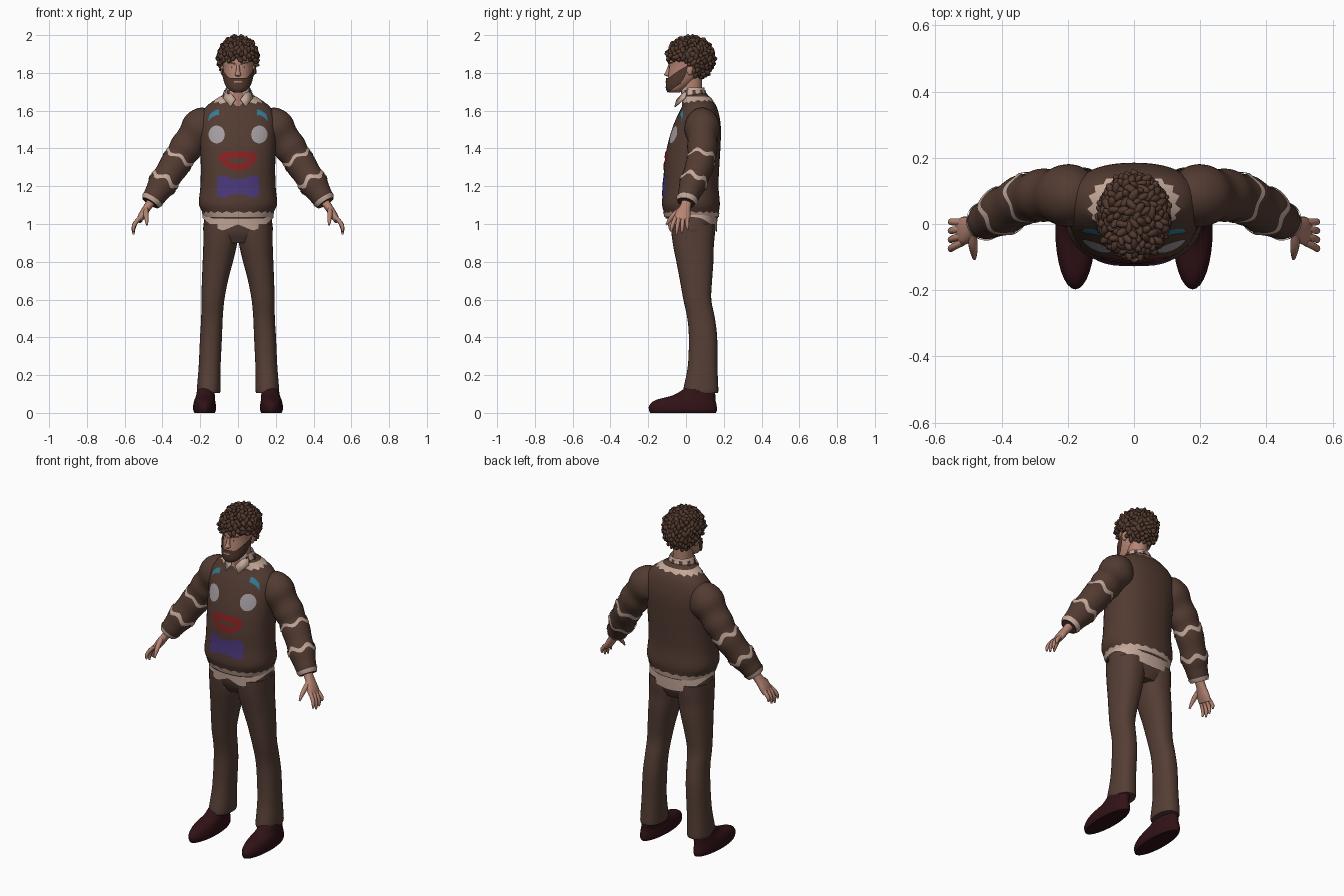
import bpy, bmesh, math, random
from math import sin, cos, pi
from mathutils import Vector, Matrix
from mathutils.bvhtree import BVHTree

random.seed(4)
if "Cube" in bpy.data.objects:
    bpy.data.objects.remove(bpy.data.objects["Cube"])


def material(name, r, g, b):
    m = bpy.data.materials.new(name)
    m.use_nodes = True
    m.diffuse_color = (r, g, b, 1)
    node = m.node_tree.nodes["Principled BSDF"]
    node.inputs["Base Color"].default_value = (r, g, b, 1)
    node.inputs["Roughness"].default_value = 0.9
    return m


BROWN = material("knit brown", .085, .044, .031)
TROUSER = material("trouser brown", .09, .048, .035)
CREAM = material("cream", .55, .39, .32)
SKIN = material("skin", .46, .23, .17)
HAIR = material("hair brown", .085, .042, .028)
SHOE = material("dark oxblood", .03, .006, .008)
BLUE = material("blue", .035, .2, .32)
GREY = material("pale grey", .38, .34, .36)
RED = material("red", .25, .015, .015)
PURPLE = material("purple", .07, .04, .2)


def finish(name, me, mat, mirror=False):
    me.materials.append(mat)
    me.polygons.foreach_set("use_smooth", [True] * len(me.polygons))
    me.set_sharp_from_angle(angle=math.radians(50))
    ob = bpy.data.objects.new(name, me)
    bpy.context.collection.objects.link(ob)
    if mirror:
        ob.modifiers.new("Mirror", "MIRROR")
    return ob


def grid(name, fn, nu, nv, mat, wrap=False, mirror=False):
    """Mesh from fn(u, v); wrap closes v and caps both ends."""
    cols = nv if wrap else nv + 1
    verts = [fn(i / nu, j / nv) for i in range(nu + 1) for j in range(cols)]
    faces = []
    for i in range(nu):
        for j in range(nv):
            k = (j + 1) % cols
            faces.append((i * cols + j, i * cols + k, (i + 1) * cols + k, (i + 1) * cols + j))
    if wrap:
        faces.append(tuple(reversed(range(cols))))
        faces.append(tuple(nu * cols + j for j in range(cols)))
    me = bpy.data.meshes.new(name)
    me.from_pydata(verts, [], faces)
    return finish(name, me, mat, mirror)


def surface(rows, power=2.0, flat=True, ripple=0):
    """Smooth tube through rows of (x, y, z, rx, ry); t counts rows."""
    rows = [Vector(r) for r in rows]
    last = len(rows) - 1

    def at(t):
        t = min(max(t, 0), last)
        i = min(int(t), last - 1)
        u = t - i
        a, b, c, d = (rows[min(max(k, 0), last)] for k in range(i - 1, i + 3))
        return b + .5 * u * (c - a + u * (2 * a - 5 * b + 4 * c - d + u * (3 * (b - c) + d - a)))

    def point(t, a, off=0):
        p = at(t)
        T = (at(t + .05) - at(t - .05)).to_3d() if not flat else Vector((0, 0, rows[-1][2] - rows[0][2]))
        T.normalize()
        U = Vector((0, 1, 0)).cross(T).normalized()
        V = T.cross(U)
        c, s = (math.copysign(abs(k) ** (2 / power), k) for k in (cos(a), sin(a)))
        swell = 1 + ripple * sin(5 * t)
        return p.to_3d() + U * c * (p[3] * swell + off) + V * s * (p[4] * swell + off)
    point.last = last
    return point


def loft(name, surf, mat, mirror=False, sides=32, steps=5):
    return grid(name, lambda u, v: surf(u * surf.last, v * 2 * pi), surf.last * steps, sides, mat, True, mirror)


def band(name, surf, low, high, mat, mirror=False, off=.004, a0=-pi, a1=pi, nu=4, nv=96):
    """Thin knitted or painted band lying just over a tube."""
    def fn(u, v):
        a = a0 + (a1 - a0) * v
        return surf(low(a) + (high(a) - low(a)) * u, a, off)
    return grid(name, fn, nu, nv, mat, False, mirror)


def plate(name, target, low, high, mat, mirror=False, off=.004, nu=6, nv=28):
    """Flat shape between two (x, z) curves, laid onto the front of target."""
    me = target.data
    tree = BVHTree.FromPolygons([v.co for v in me.vertices], [tuple(p.vertices) for p in me.polygons])

    def fn(u, v):
        x, z = Vector(low(v)).lerp(Vector(high(v)), u)
        hit = tree.ray_cast(Vector((x, -1, z)), Vector((0, 1, 0)))[0]
        return hit - Vector((0, off, 0))
    return grid(name, fn, nu, nv, mat, False, mirror)


def zig(a, n):
    return abs((a * n / (2 * pi)) % 1 - .5) * 4 - 1


# Jumper body
body = surface([(0, .03, 1.03, .175, .138), (0, .028, 1.065, .19, .146), (0, .026, 1.11, .207, .153),
                (0, .026, 1.2, .199, .146), (0, .03, 1.3, .197, .146), (0, .04, 1.4, .2, .142),
                (0, .055, 1.5, .205, .13), (0, .065, 1.57, .198, .112), (0, .07, 1.625, .165, .09),
                (0, .06, 1.66, .115, .075), (0, .048, 1.69, .07, .062)], 2.3)
jumper = loft("jumper_body", body, BROWN, sides=48)
band("jumper_hem", body, lambda a: .3, lambda a: .95 + .12 * zig(a, 24), CREAM)
band("jumper_yoke", body, lambda a: 8.75 - .4 * max(0, -sin(a)) + .15 * zig(a, 16), lambda a: 9.4, CREAM)

# Sleeves
arm = surface([(.12, .08, 1.56, .04, .04), (.175, .085, 1.53, .1, .092), (.235, .087, 1.46, .09, .083),
               (.285, .086, 1.39, .083, .077), (.33, .075, 1.32, .078, .074), (.385, .045, 1.235, .076, .072),
               (.43, .018, 1.165, .066, .062), (.464, .002, 1.112, .047, .047)], 2, False, .035)
loft("sleeve", arm, BROWN, True, 28, 6)
for label, t in (("upper", 3.55), ("lower", 5.05)):
    band(label + "_sleeve_band", arm, lambda a: t + .13 * sin(5 * a), lambda a: t + .27 + .13 * sin(5 * a), CREAM, True)
band("cuff", arm, lambda a: 6.55, lambda a: 7, CREAM, True)

# Hands
loft("palm", surface([(.455, .005, 1.125, .024, .026), (.482, -.005, 1.085, .021, .03),
                      (.508, -.018, 1.045, .02, .042), (.525, -.025, 1.015, .015, .042)], 2.3, False), SKIN, True, 16, 3)
for i, name in enumerate(("index", "middle", "ring", "little")):
    y, drop = -.055 + .02 * i, (.06, .075, .068, .048)[i]
    loft(name + "_finger", surface([(.517, y, 1.035, .011, .011), (.54, y * 1.2, 1.01, .011, .011),
                                    (.553, y * 1.35, 1.02 - drop * .6, .01, .01),
                                    (.553, y * 1.45, 1.02 - drop, .005, .005)], 2, False), SKIN, True, 10, 3)
loft("thumb", surface([(.487, -.02, 1.085, .012, .013), (.487, -.058, 1.055, .014, .014),
                       (.484, -.085, 1.025, .011, .011), (.482, -.105, .995, .005, .005)], 2, False), SKIN, True, 10, 3)

# Face painted on the jumper
plate("jumper_brow", jumper, lambda v: (.1 + .06 * v, 1.578 - .035 * v * v),
      lambda v: (.1 + .052 * v, 1.606 - .03 * v * v), BLUE, True)
plate("jumper_eye", jumper, lambda v: (.113 - .043 * cos(pi * v), 1.474 - .047 * sin(pi * v)),
      lambda v: (.113 - .043 * cos(pi * v), 1.474 + .047 * sin(pi * v)), GREY, True)


def lips(width, height):
    def curve(v):
        x = width * cos(2 * pi * v)
        return x, 1.334 + height * sin(2 * pi * v) + 2.2 * x * x
    return curve


plate("jumper_mouth", jumper, lips(.1, .05), lips(.062, .014), RED, nv=64)


def bow(sign):
    def curve(v):
        x = .22 * v - .11
        return x, 1.198 + sign * (.04 + .018 * math.sin(min(abs(x) / .075, 1.3) * pi / 2) ** 4)
    return curve


plate("jumper_bow", jumper, bow(-1), bow(1), PURPLE)

# Shirt tails and collar
tails = surface([(0, .035, .93, .187, .122), (0, .035, 1.0, .188, .126), (0, .033, 1.07, .18, .13)], 2.3)
band("shirt_tails", tails, lambda a: (.1 - .07 * sin(a) ** 2 + .035 * max(0, 1 - abs(a + pi / 2) / .35)) / .07,
     lambda a: 2, CREAM)
neckband = surface([(0, .045, 1.665, .082, .07), (0, .038, 1.695, .074, .065), (0, .035, 1.722, .064, .062)])
band("shirt_collar", neckband, lambda a: 0, lambda a: 2, CREAM, off=0, a0=-1.2, a1=pi + 1.2)
for i in range(8):
    a = -.7 + i * .65
    band("collar_check", neckband, lambda a: .3, lambda a: 1.5, BROWN, a0=a, a1=a + .25, nv=4)
points = [(.014, -.05, 1.662), (.042, -.062, 1.622), (.08, -.01, 1.668), (.06, .01, 1.722)]
flap = bpy.data.meshes.new("collar_point")
flap.from_pydata(points, [], [(0, 1, 2, 3)])
finish("collar_point", flap, CREAM, True).modifiers.new("Thickness", "SOLIDIFY").thickness = .008

# Trousers
loft("hips", surface([(0, .04, .9, .11, .09), (0, .038, .95, .178, .113), (0, .036, 1.0, .182, .119),
                      (0, .034, 1.06, .172, .12)], 2.3), TROUSER)
leg = surface([(.09, .037, 1.0, .092, .117), (.09, .038, .95, .093, .115), (.096, .04, .88, .088, .107),
               (.107, .047, .8, .08, .098), (.122, .053, .7, .069, .085), (.133, .06, .6, .061, .074),
               (.138, .08, .5, .057, .073), (.143, .09, .4, .058, .075), (.15, .088, .25, .058, .078),
               (.155, .079, .13, .062, .092), (.155, .079, .105, .06, .09)], 2.3)
loft("trouser_leg", leg, TROUSER, True)

# Shoes
loft("shoe", surface([(.177, -.016, 0, .054, .174), (.177, -.016, .015, .06, .18), (.177, -.016, .04, .06, .178),
                      (.176, -.002, .068, .055, .158), (.172, .045, .095, .049, .11),
                      (.17, .075, .135, .045, .075)]), SHOE, True)

# Neck and head
loft("neck", surface([(0, .035, 1.62, .055, .055), (0, .03, 1.69, .053, .055), (0, .025, 1.79, .055, .06)]), SKIN)
skull = surface([(0, -.062, 1.695, .02, .025), (0, -.053, 1.71, .045, .045), (0, -.033, 1.74, .062, .066),
                 (0, -.01, 1.78, .073, .086), (0, .008, 1.83, .08, .098), (0, .018, 1.88, .085, .106),
                 (0, .02, 1.94, .075, .09), (0, .02, 1.97, .03, .04)])
head = loft("head", skull, SKIN)
band("beard", skull, lambda a: .05 + .8 * (a + pi / 2) ** 2,
     lambda a: 2.85 + max(0, abs(a + pi / 2) - .6) * 1.4, HAIR, off=.008, a0=-pi / 2 - 1.6, a1=-pi / 2 + 1.6, nv=40)
plate("lips", head, lambda v: (-.02 + .04 * v, 1.748), lambda v: (-.02 + .04 * v, 1.756), SKIN, off=.013)
plate("eye", head, lambda v: (.02 + .026 * v, 1.829 - .006 * sin(pi * v)),
      lambda v: (.02 + .026 * v, 1.829 + .006 * sin(pi * v)), GREY, True)
plate("pupil", head, lambda v: (.028 + .01 * v, 1.829 - .005 * sin(pi * v)),
      lambda v: (.028 + .01 * v, 1.829 + .006 * sin(pi * v)), HAIR, True, .006)
plate("eyebrow", head, lambda v: (.014 + .042 * v, 1.842 + .007 * sin(2 * v)),
      lambda v: (.014 + .042 * v, 1.853 + .005 * sin(2 * v)), HAIR, True, .007)
loft("nose", surface([(0, -.092, 1.782, .008, .01), (0, -.096, 1.79, .017, .02), (0, -.093, 1.808, .011, .014),
                      (0, -.086, 1.842, .008, .008)]), SKIN, sides=14)


# Ears and hair are gathered from spheres
def blob(bm, matrix, detail=2):
    return bmesh.ops.create_icosphere(bm, subdivisions=detail, radius=1, matrix=matrix)["verts"]


bm = bmesh.new()
blob(bm, Matrix.Translation((.083, .02, 1.815)) @ Matrix.Diagonal((.01, .018, .028, 1)), 3)
ears = bpy.data.meshes.new("ear")
bm.to_mesh(ears)
bm.free()
finish("ear", ears, SKIN, True)

bm = bmesh.new()
centre, size = Vector((0, .024, 1.878)), Vector((.1, .118, .108))


def on_face(p):
    return p.z < 1.865 - .25 * max(0, p.y + .07) and p.y < .035


cap = blob(bm, Matrix.Translation(centre) @ Matrix.Diagonal((*size, 1)), 4)
bmesh.ops.delete(bm, geom=[v for v in cap if on_face(v.co)], context="VERTS")
curls = 260
for i in range(curls):
    z = 1 - 1.9 * (i + .5) / curls
    r, a = math.sqrt(1 - z * z), i * 2.39996
    d = Vector((r * cos(a), r * sin(a), z))
    p = centre + d * size
    if on_face(p):
        continue
    sweep = Vector([random.uniform(-1, 1) for k in range(3)]) + d * .5 - Vector((0, 0, .4))
    turn = sweep.to_track_quat("Z", "Y").to_matrix().to_4x4()
    k = random.uniform(.8, 1.15)
    blob(bm, Matrix.Translation(p) @ turn @ Matrix.Diagonal((.012 * k, .014 * k, .024 * k, 1)))
hair = bpy.data.meshes.new("curly_hair")
bm.to_mesh(hair)
bm.free()
finish("curly_hair", hair, HAIR)
